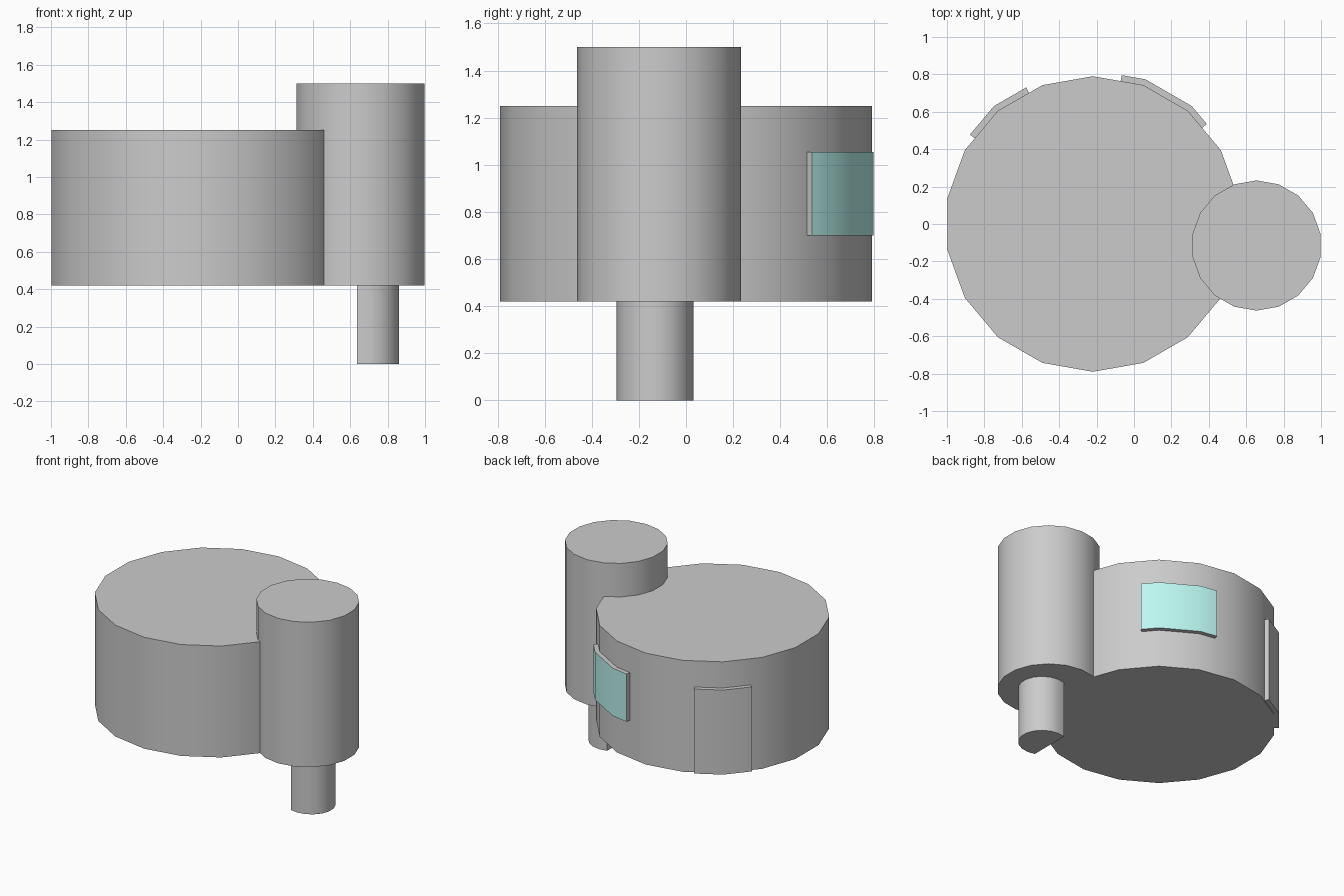
import bpy, bmesh
from math import radians, sin, cos

if "Cube" in bpy.data.objects:
    bpy.data.objects.remove(bpy.data.objects["Cube"])

CX, R = -0.22, 0.79          # drum axis and radius
SIDES = 18


def ring(cx, cy, rx, ry, angles):
    return [(cx + rx * cos(radians(a)), cy + ry * sin(radians(a))) for a in angles]


def prism(name, outline, z0, z1):
    """Extrude a flat outline (counter-clockwise) from z0 to z1."""
    bm = bmesh.new()
    face = bm.faces.new([bm.verts.new((x, y, z0)) for x, y in outline])
    ext = bmesh.ops.extrude_face_region(bm, geom=[face], use_keep_orig=True)
    for v in ext["geom"]:
        if isinstance(v, bmesh.types.BMVert):
            v.co.z = z1
    bmesh.ops.recalc_face_normals(bm, faces=bm.faces)
    mesh = bpy.data.meshes.new(name)
    bm.to_mesh(mesh)
    bm.free()
    ob = bpy.data.objects.new(name, mesh)
    bpy.context.collection.objects.link(ob)
    bpy.ops.object.select_all(action='DESELECT')
    ob.select_set(True)
    bpy.context.view_layer.objects.active = ob
    bpy.ops.object.shade_smooth_by_angle(angle=radians(30))
    return ob


def facet_radius(a, r):
    """Radius of the 18-sided outline at angle a."""
    off = (a - 10) % 20 - 10
    return r * cos(radians(10)) / cos(radians(off))


def drum_panel(name, angles, z0, z1, thick=0.033):
    """Curved slab lying on the drum's facets."""
    def side(r):
        return [(CX + facet_radius(a, r) * cos(radians(a)),
                 facet_radius(a, r) * sin(radians(a))) for a in angles]
    return prism(name, side(R + thick) + side(R - 0.005)[::-1], z0, z1)


full = [10 + 20 * i for i in range(SIDES)]

# Main drum and the taller tower beside it
prism("main_drum", ring(CX, 0, R, R, full), 0.42, 1.25)
prism("side_tower", ring(0.655, -0.115, 0.348, 0.348, full), 0.42, 1.5)

# Stem below the tower, flat on its inner side
prism("stem", ring(0.693, -0.132, 0.1695, 0.163, range(-110, 111, 20)), 0.0, 0.43)

# Door panel and window on the back of the drum
drum_panel("door", [116, 130, 144], 0.425, 1.055)
window = drum_panel("window", [41.3, 50, 70, 79], 0.70, 1.055)

# Coloured glass on the outward window faces only
frame = bpy.data.materials.new("frame_grey")
frame.diffuse_color = (0.8, 0.8, 0.8, 1)
frame.use_nodes = True
frame.node_tree.nodes["Principled BSDF"].inputs["Base Color"].default_value = frame.diffuse_color
glass = bpy.data.materials.new("glass_teal")
glass.diffuse_color = (0.5, 0.93, 0.88, 1)
glass.use_nodes = True
glass.node_tree.nodes["Principled BSDF"].inputs["Base Color"].default_value = glass.diffuse_color
window.data.materials.append(frame)
window.data.materials.append(glass)
for p in window.data.polygons:
    outward = p.normal.x * (p.center.x - CX) + p.normal.y * p.center.y
    if outward > 0.6:
        p.material_index = 1
